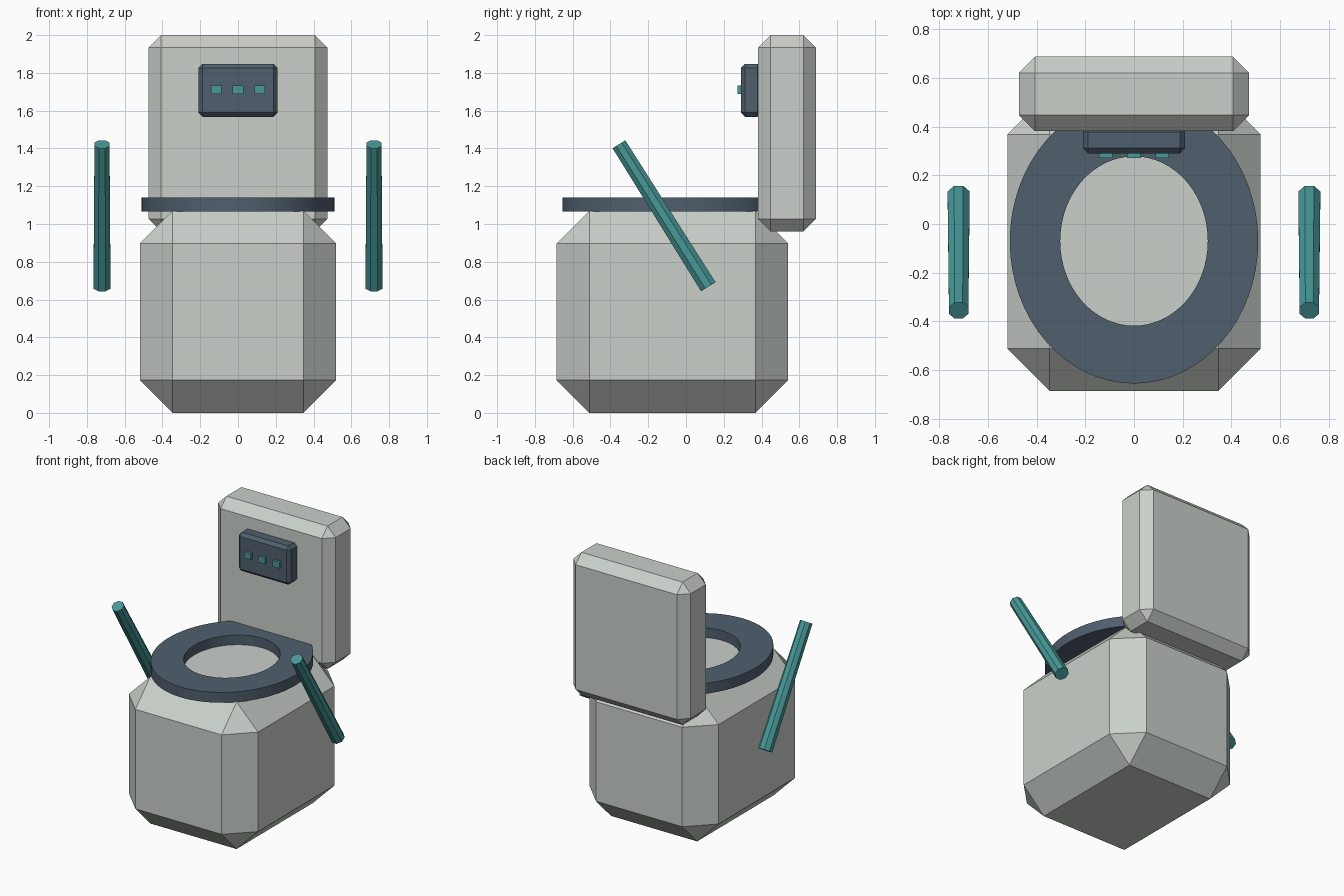
import bpy
import bmesh
import math
from mathutils import Matrix, Vector

if "Cube" in bpy.data.objects:
    bpy.data.objects.remove(bpy.data.objects["Cube"], do_unlink=True)


def material(name, rgb):
    mat = bpy.data.materials.new(name)
    mat.use_nodes = True
    mat.diffuse_color = (*rgb, 1)
    mat.node_tree.nodes["Principled BSDF"].inputs["Base Color"].default_value = (*rgb, 1)
    return mat


pale_grey = material("pale_grey", (0.59, 0.63, 0.59))
slate_blue = material("slate_blue", (0.08, 0.115, 0.155))
teal = material("teal", (0.065, 0.32, 0.32))


def finish(name, bm, mat):
    bmesh.ops.recalc_face_normals(bm, faces=bm.faces)
    mesh = bpy.data.meshes.new(name)
    bm.to_mesh(mesh)
    bm.free()
    mesh.materials.append(mat)
    obj = bpy.data.objects.new(name, mesh)
    bpy.context.collection.objects.link(obj)
    return obj


def box(name, low, high, mat, chamfer=0):
    low, high = Vector(low), Vector(high)
    bm = bmesh.new()
    bmesh.ops.create_cube(bm, size=1)
    bmesh.ops.scale(bm, vec=high - low, verts=bm.verts)
    bmesh.ops.translate(bm, vec=(low + high) / 2, verts=bm.verts)
    obj = finish(name, bm, mat)
    if chamfer:
        mod = obj.modifiers.new("chamfer", "BEVEL")
        mod.width = chamfer
        mod.segments = 1
        mod.limit_method = "NONE"
    return obj


# Chamfered bowl body and upright tank
box("bowl_body", (-0.52, -0.685, 0), (0.52, 0.54, 1.07), pale_grey, 0.173)
box("tank", (-0.473, 0.382, 0.96), (0.473, 0.687, 2), pale_grey, 0.066)

# Control panel with a row of buttons
box("control_panel", (-0.21, 0.29, 1.567), (0.21, 0.4, 1.848), slate_blue, 0.022)
for i, side in enumerate(("right", "middle", "left")):
    x = (i - 1) * 0.116
    box(side + "_button", (x - 0.028, 0.272, 1.688), (x + 0.028, 0.3, 1.732), teal)

# Oval seat ring: a rectangle spun round, then stretched
bm = bmesh.new()
corners = [bm.verts.new((r, 0, z)) for r, z in
           ((0.303, 1.065), (0.51, 1.065), (0.51, 1.14), (0.303, 1.14))]
edges = [bm.edges.new((corners[i], corners[(i + 1) % 4])) for i in range(4)]
bmesh.ops.spin(bm, geom=corners + edges, cent=(0, 0, 0), axis=(0, 0, 1),
               angle=math.tau, steps=64)
bmesh.ops.remove_doubles(bm, verts=bm.verts, dist=0.0001)
bmesh.ops.scale(bm, vec=(1, 1.147, 1), verts=bm.verts)
bmesh.ops.translate(bm, vec=(0, -0.07, 0), verts=bm.verts)
seat = finish("seat_ring", bm, slate_blue)
bpy.context.view_layer.objects.active = seat
seat.select_set(True)
bpy.ops.object.shade_smooth_by_angle(angle=math.radians(30))
seat.select_set(False)

# Slanted, slightly tapered eight-sided arm rods
for side, x in (("right", -0.72), ("left", 0.72)):
    bottom, top = Vector((x, 0.118, 0.668)), Vector((x, -0.355, 1.422))
    axis = top - bottom
    tilt = math.atan2(-axis.y, axis.z)
    place = (Matrix.Translation((bottom + top) / 2) @ Matrix.Rotation(tilt, 4, "X")
             @ Matrix.Rotation(math.pi / 8, 4, "Z"))
    bm = bmesh.new()
    bmesh.ops.create_cone(bm, cap_ends=True, segments=8, radius1=0.049,
                          radius2=0.043, depth=axis.length, matrix=place)
    finish(side + "_arm_rod", bm, teal)
